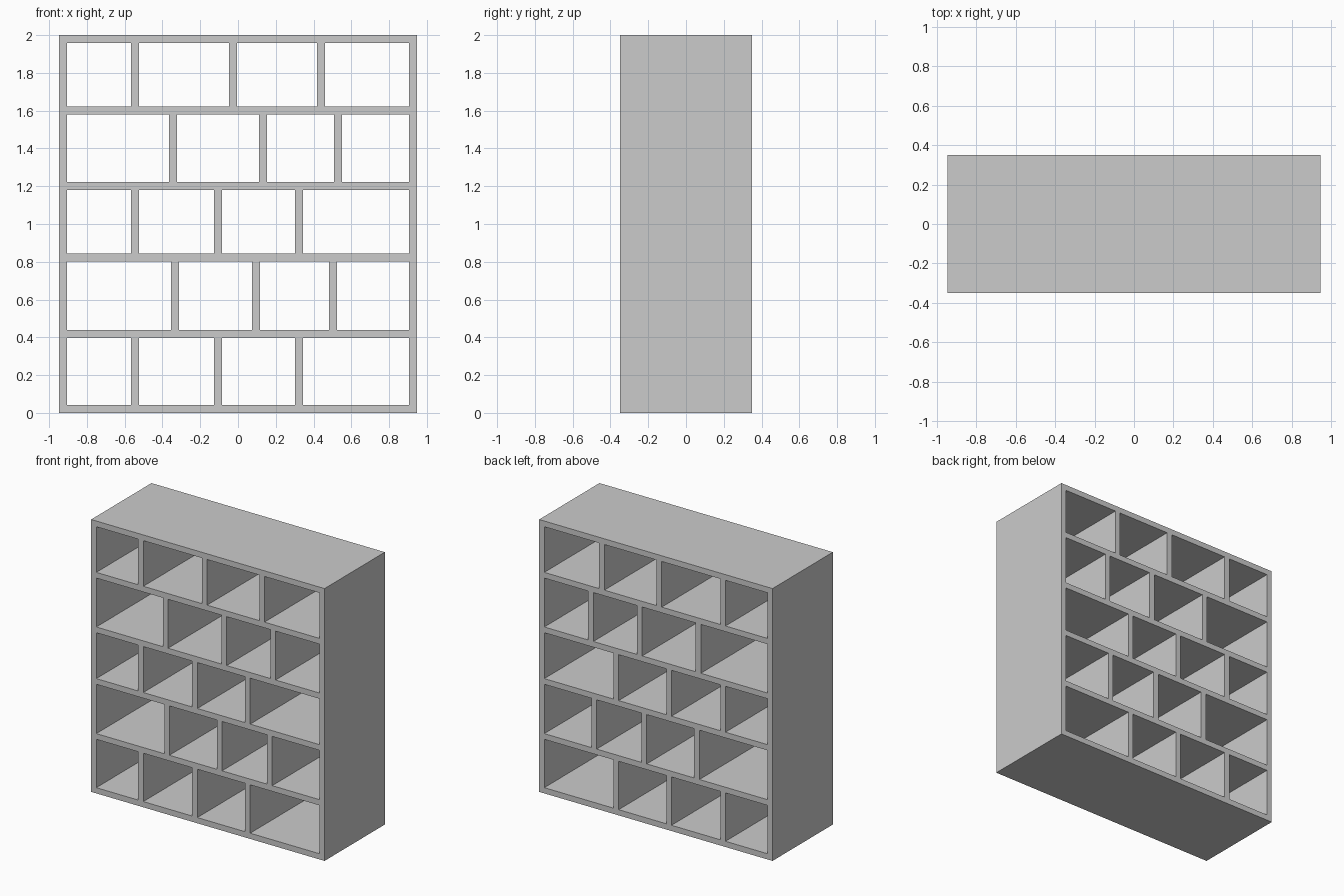
import bpy

if "Cube" in bpy.data.objects:
    bpy.data.objects.remove(bpy.data.objects["Cube"])

T = 0.042          # board thickness
W, D, H = 1.896, 0.70, 2.0


def board(name, x0, x1, z0, z1):
    """Full-depth board spanning the given x and z ranges."""
    bpy.ops.mesh.primitive_cube_add(size=1, location=((x0 + x1) / 2, 0, (z0 + z1) / 2))
    ob = bpy.context.object
    ob.name = name
    ob.scale = (x1 - x0, D, z1 - z0)
    bpy.ops.object.transform_apply(location=False, rotation=False, scale=True)
    return ob


# Side panels, full height
inner = W / 2 - T
board("side_panel_left", -W / 2, -inner, 0, H)
board("side_panel_right", inner, W / 2, 0, H)

# Bottom, shelves and top fit between the sides (bottom heights)
levels = [0.0, 0.397, 0.801, 1.18, 1.581, H - T]
names = ["bottom_board", "shelf_1", "shelf_2", "shelf_3", "shelf_4", "top_board"]
for name, z in zip(names, levels):
    board(name, -inner, inner, z, z + T)

# Upright dividers, staggered row by row (centre x)
rows = [
    (-0.545, -0.106, 0.323),
    (-0.333, 0.095, 0.502),
    (-0.545, -0.106, 0.323),
    (-0.344, 0.132, 0.529),
    (-0.545, -0.027, 0.439),
]
for r, xs in enumerate(rows):
    for c, x in enumerate(xs):
        board(f"divider_row{r + 1}_{c + 1}", x - T / 2, x + T / 2, levels[r] + T, levels[r + 1])
